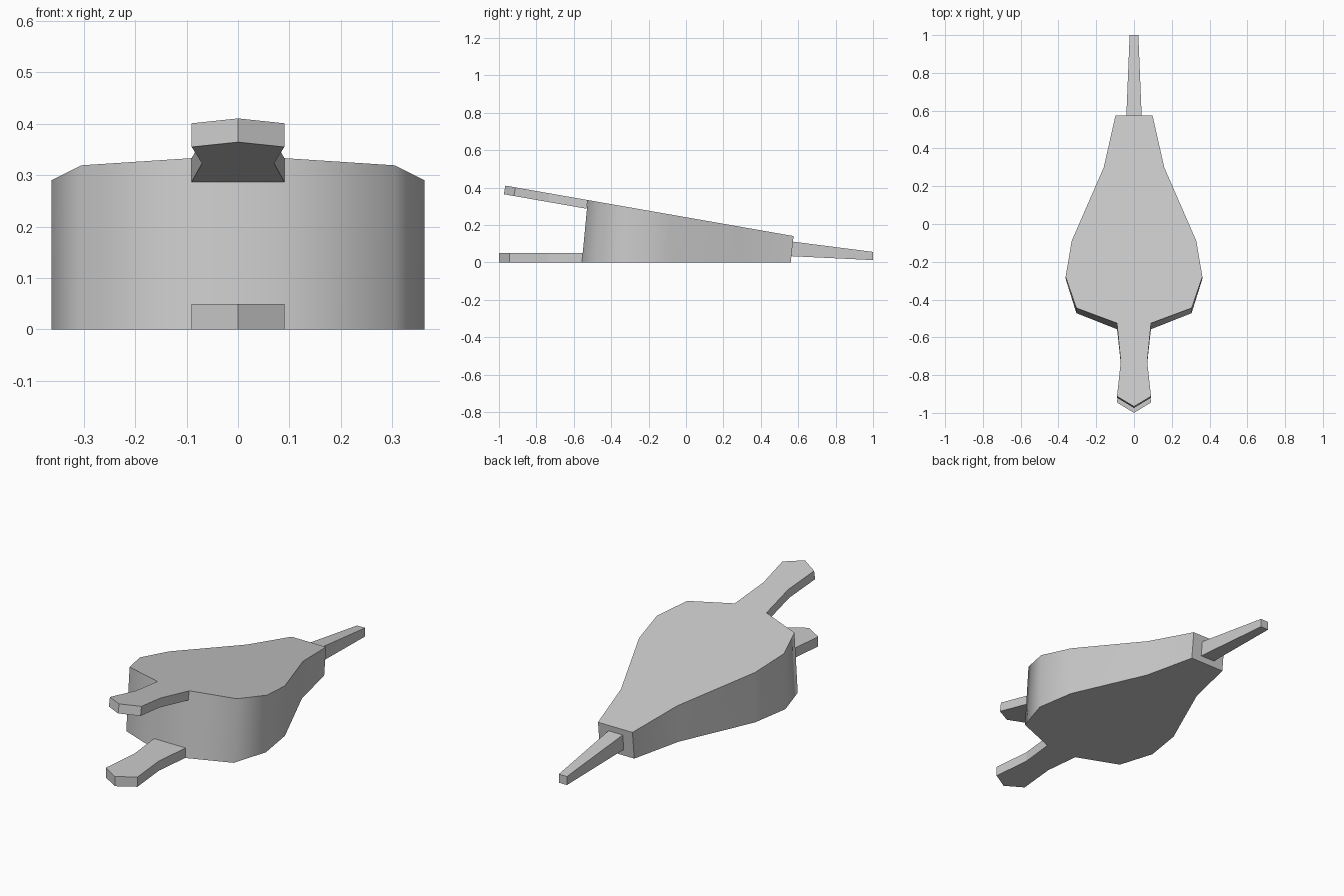
import bpy, bmesh, math

cube = bpy.data.objects.get("Cube")
if cube:
    bpy.data.objects.remove(cube, do_unlink=True)

grey = bpy.data.materials.new("plain grey")
grey.use_nodes = True
colour = (0.6, 0.6, 0.6, 1)
grey.diffuse_color = colour
grey.node_tree.nodes["Principled BSDF"].inputs["Base Color"].default_value = colour


def mirrored(half):
    """Closed outline from right-half points running front to back."""
    return half + [(-x, y) for x, y in reversed(half) if x > 0]


def loft(name, lower, upper, smooth=False):
    """Solid between two matching rings of 3D points."""
    bm = bmesh.new()
    a = [bm.verts.new(p) for p in lower]
    b = [bm.verts.new(p) for p in upper]
    n = len(a)
    bm.faces.new(a[::-1])
    bm.faces.new(b)
    for i in range(n):
        j = (i + 1) % n
        bm.faces.new((a[i], a[j], b[j], b[i]))
    bmesh.ops.recalc_face_normals(bm, faces=bm.faces)
    mesh = bpy.data.meshes.new(name)
    bm.to_mesh(mesh)
    bm.free()
    mesh.materials.append(grey)
    obj = bpy.data.objects.new(name, mesh)
    bpy.context.collection.objects.link(obj)
    if smooth:
        bpy.ops.object.select_all(action='DESELECT')
        obj.select_set(True)
        bpy.context.view_layer.objects.active = obj
        bpy.ops.object.shade_smooth_by_angle(angle=math.radians(55))
    return obj


def lid_z(y):
    """Height of the sloping lid."""
    return 0.333 - 0.175 * (y + 0.525)


# Body: wedge between the flat base and the sloping lid
base = mirrored([(0.09, -0.557), (0.305, -0.472), (0.362, -0.29),
                 (0.33, -0.09), (0.16, 0.29), (0.098, 0.56)])
lid = mirrored([(0.09, -0.525), (0.305, -0.445), (0.362, -0.28),
                (0.33, -0.09), (0.16, 0.30), (0.098, 0.575)])
loft("bellows_body", [(x, y, 0) for x, y in base],
     [(x, y, lid_z(y)) for x, y in lid], smooth=True)

# Lower handle: flat paddle with a pointed end
low = mirrored([(0, -1.0), (0.09, -0.945), (0.07, -0.74), (0.09, -0.553)])
loft("lower_handle", [(x, y, 0) for x, y in low], [(x, y, 0.05) for x, y in low])

# Upper handle: same paddle tilted along the lid
up = mirrored([(0, -0.966), (0.09, -0.912), (0.07, -0.73), (0.09, -0.525)])
loft("upper_handle", [(x, y - 0.008, lid_z(y) - 0.046) for x, y in up],
     [(x, y, lid_z(y)) for x, y in up])


# Nozzle: tapered square tube at the back
def section(y, w, z0, z1):
    return [(-w, y, z0), (w, y, z0), (w, y, z1), (-w, y, z1)]


loft("nozzle", section(0.56, 0.041, 0.033, 0.112), section(1.0, 0.023, 0.012, 0.056))
